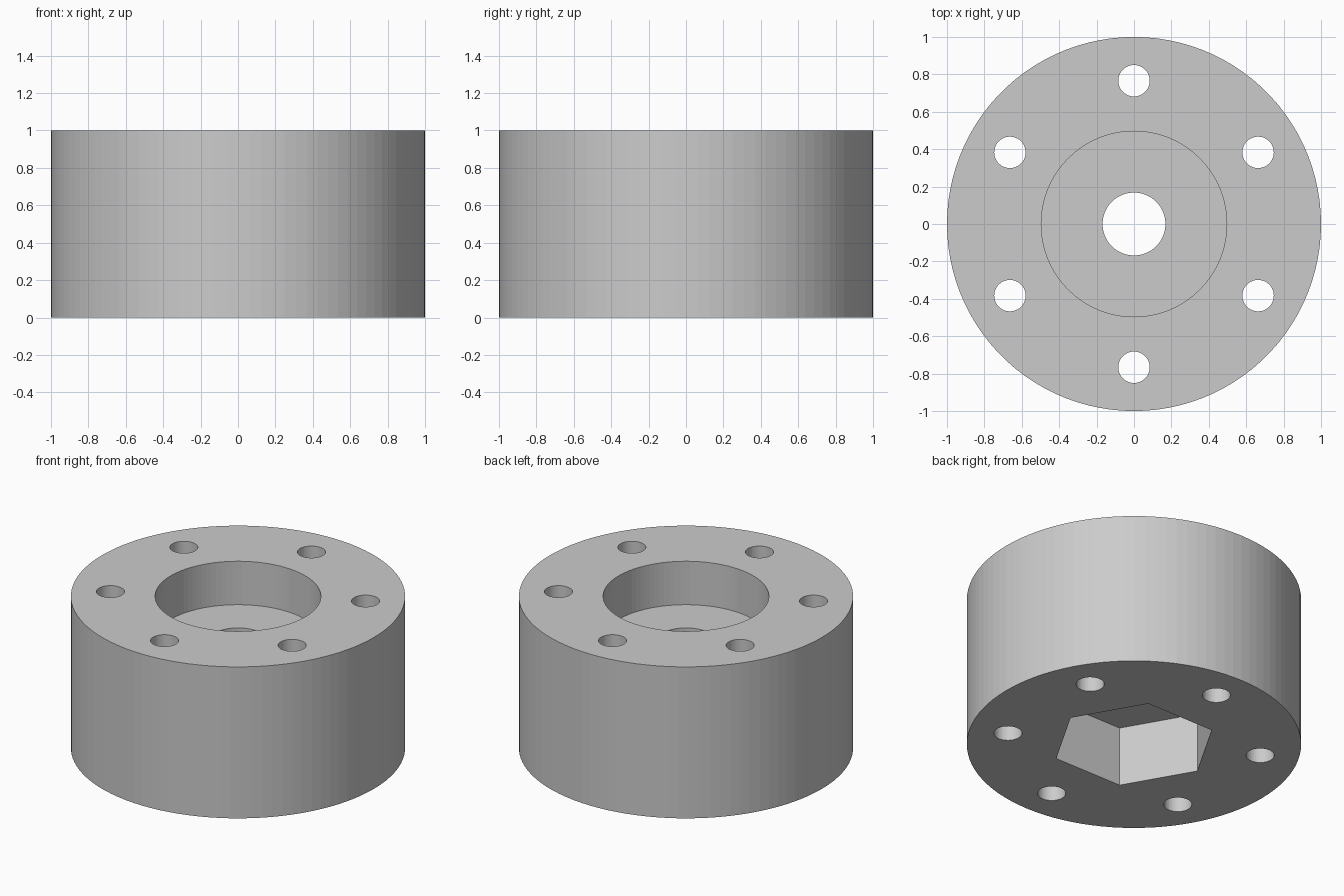
import bpy
from math import cos, sin, radians

default_cube = bpy.data.objects.get("Cube")
if default_cube:
    bpy.data.objects.remove(default_cube, do_unlink=True)

HEIGHT = 1.0
OVER = 0.2          # how far cutters overshoot the body
POCKET_TOP = 0.394  # ceiling of the hexagonal pocket
BORE_FLOOR = 0.713  # floor of the round recess

# Single grey material
grey = bpy.data.materials.new("plain grey")
grey.use_nodes = True
colour = (0.6, 0.6, 0.6, 1.0)
grey.diffuse_color = colour
grey.node_tree.nodes["Principled BSDF"].inputs["Base Color"].default_value = colour


def prism(name, radius, z0, z1, sides, x=0.0, y=0.0, turn=0.0):
    """Upright prism or cylinder between two heights."""
    bpy.ops.mesh.primitive_cylinder_add(
        vertices=sides, radius=radius, depth=z1 - z0,
        location=(x, y, (z0 + z1) / 2), rotation=(0, 0, radians(turn)))
    obj = bpy.context.object
    obj.name = name
    obj.data.materials.append(grey)
    return obj


def cut(body, cutter):
    """Subtract the cutter from the body and discard it."""
    cutter.hide_render = True
    mod = body.modifiers.new(cutter.name, "BOOLEAN")
    mod.operation = "DIFFERENCE"
    mod.solver = "EXACT"
    mod.object = cutter
    bpy.ops.object.select_all(action="DESELECT")
    body.select_set(True)
    bpy.context.view_layer.objects.active = body
    bpy.ops.object.modifier_apply(modifier=mod.name)
    bpy.data.objects.remove(cutter, do_unlink=True)


# Round body
body = prism("hub_body", 1.0, 0, HEIGHT, 100)

# Round recess in the top
cut(body, prism("bearing_recess", 0.496, BORE_FLOOR, HEIGHT + OVER, 100))

# Hexagonal pocket underneath, corners on the x axis
cut(body, prism("hex_pocket", 0.495, -OVER, POCKET_TOP, 6, turn=30))

# Central through hole
cut(body, prism("shaft_hole", 0.168, -OVER, HEIGHT + OVER, 64))

# Ring of six bolt holes
for i in range(6):
    a = radians(30 + 60 * i)
    cut(body, prism("bolt_hole", 0.084, -OVER, HEIGHT + OVER, 48,
                    0.766 * cos(a), 0.766 * sin(a)))
